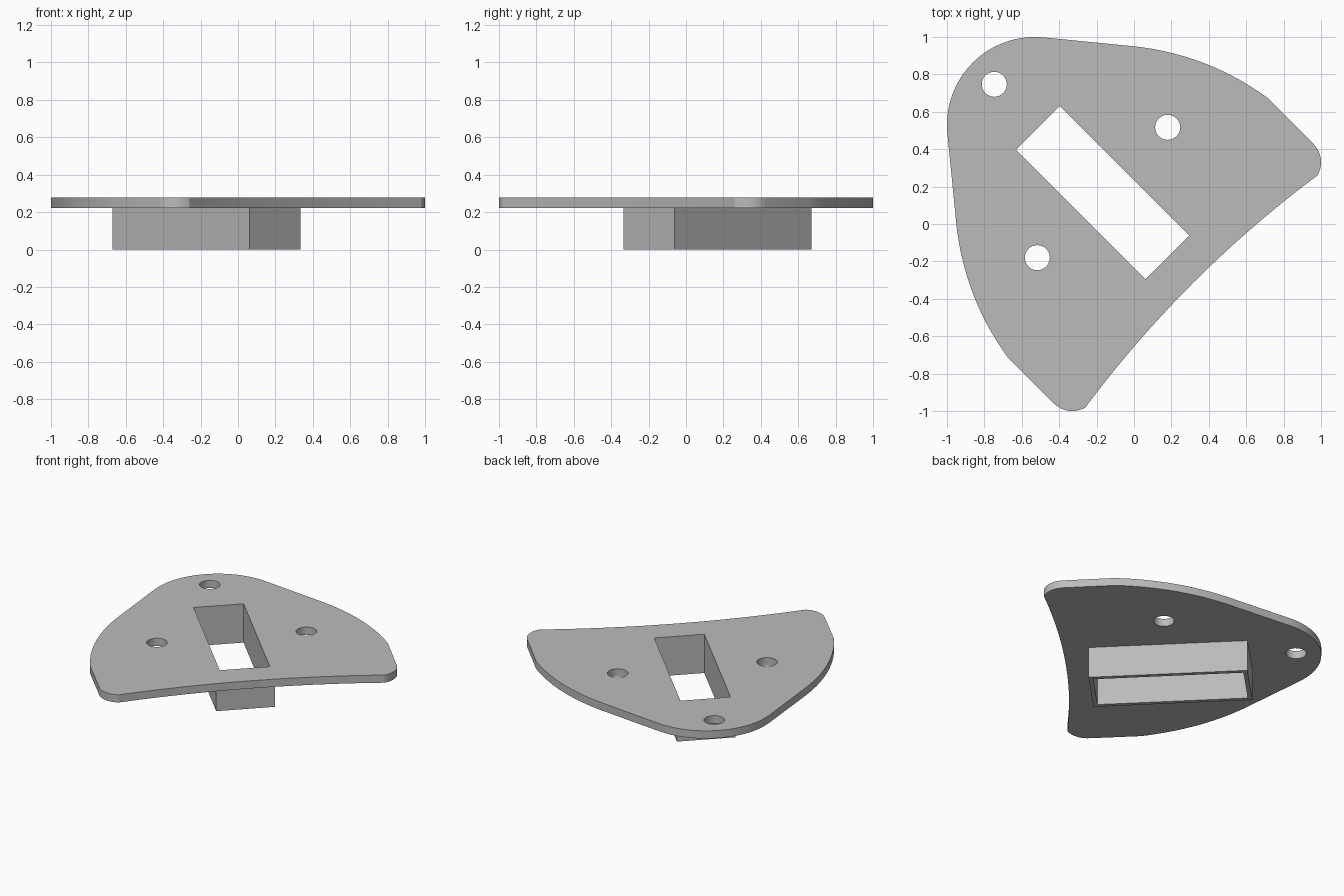
import bpy, bmesh
from math import sin, cos, pi, radians
from mathutils import Matrix, Vector

if "Cube" in bpy.data.objects:
    bpy.data.objects.remove(bpy.data.objects["Cube"])

grey = bpy.data.materials.new("plain grey")
grey.use_nodes = True
colour = (0.5, 0.5, 0.5, 1)
grey.diffuse_color = colour
grey.node_tree.nodes["Principled BSDF"].inputs["Base Color"].default_value = colour

SLEEVE_TOP, TOP = 0.223, 0.278
SLOT = Vector((-0.168, 0.168))
HALF_LENGTH, HALF_WIDTH, WALL = 0.49, 0.165, 0.028


def arc(cx, cy, r, start, end, n):
    """Points on a circle between two angles in degrees."""
    return [(cx + r * cos(radians(start + (end - start) * i / n)),
             cy + r * sin(radians(start + (end - start) * i / n))) for i in range(n + 1)]


def bow(a, b, bulge, n):
    """Shallow arc from a to b, bulging to the left of travel."""
    a, b = Vector(a), Vector(b)
    d = b - a
    side = Vector((-d.y, d.x)).normalized() * bulge
    return [tuple(a + d * t + side * 4 * t * (1 - t)) for t in (i / n for i in range(n + 1))]


def prisms(name, outlines, z0, z1):
    """One object holding an upright prism for each outline."""
    bm = bmesh.new()
    for outline in outlines:
        face = bm.faces.new([bm.verts.new((x, y, z0)) for x, y in outline])
        moved = bmesh.ops.extrude_face_region(bm, geom=[face])["geom"]
        bmesh.ops.translate(bm, vec=(0, 0, z1 - z0),
                            verts=[v for v in moved if isinstance(v, bmesh.types.BMVert)])
    bmesh.ops.recalc_face_normals(bm, faces=bm.faces)
    mesh = bpy.data.meshes.new(name)
    bm.to_mesh(mesh)
    bm.free()
    obj = bpy.data.objects.new(name, mesh)
    bpy.context.collection.objects.link(obj)
    mesh.materials.append(grey)
    return obj


def box_outline(grow):
    """Rectangle around the slot, turned to lie along the diagonal."""
    turn = Matrix.Rotation(-pi / 4, 2)
    l, w = HALF_LENGTH + grow, HALF_WIDTH + grow
    return [tuple(SLOT + turn @ Vector(p)) for p in ((-l, -w), (l, -w), (l, w), (-l, w))]


# Plate outline: one half, then its mirror across the diagonal
half = arc(-0.53, 0.53, 0.47, 135, 84, 12)
half += bow((0, 0.95), (0.72, 0.67), 0.052, 14)
half += arc(0.86, 0.33, 0.14, 45, -30, 10)
half += bow(half[-1], (-half[-1][1], -half[-1][0]), -0.064, 24)[1:13]
outline = half + [(-y, -x) for x, y in reversed(half[1:-1])]
plate = prisms("plate", [outline], SLEEVE_TOP, TOP)

# Sleeve hanging below the plate
sleeve = prisms("slot_sleeve", [box_outline(WALL)], 0, SLEEVE_TOP)

# Slot and screw holes
holes = [arc(x, y, 0.067, 0, 348.75, 31) for x, y in ((-0.747, 0.747), (0.18, 0.517), (-0.517, -0.18))]
cutter = prisms("hole_cutter", [box_outline(0)] + holes, -0.1, 0.4)
cutter.hide_render = True

for obj in (plate, sleeve):
    cut = obj.modifiers.new("holes", 'BOOLEAN')
    cut.operation = 'DIFFERENCE'
    cut.solver = 'EXACT'
    cut.object = cutter
    bpy.ops.object.select_all(action='DESELECT')
    obj.select_set(True)
    bpy.context.view_layer.objects.active = obj
    bpy.ops.object.modifier_apply(modifier=cut.name)
    bpy.ops.object.shade_smooth_by_angle(angle=radians(25))
bpy.data.objects.remove(cutter)
